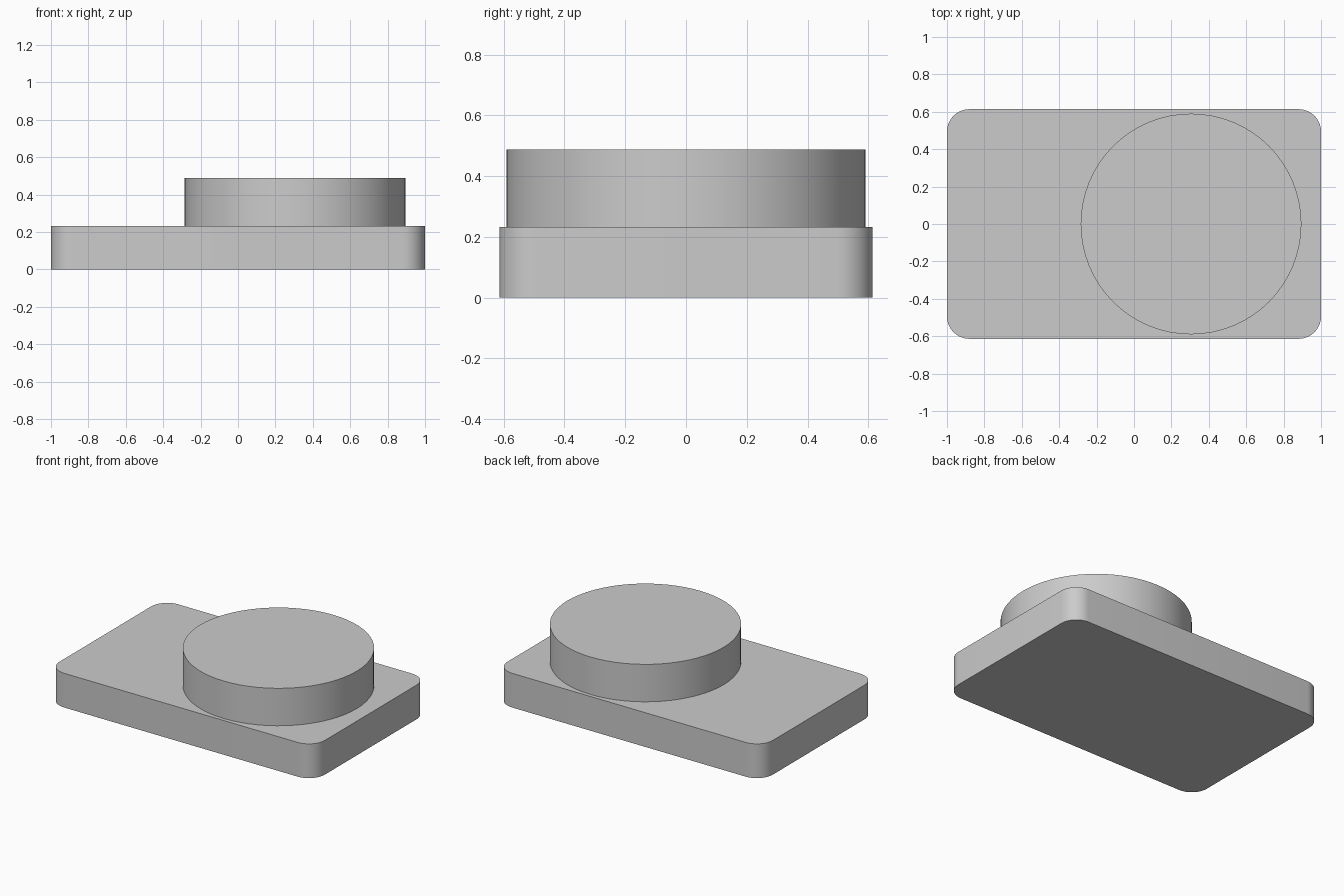
import bpy, bmesh
from math import radians
from mathutils import Matrix

cube = bpy.data.objects.get("Cube")
if cube:
    bpy.data.objects.remove(cube, do_unlink=True)

BASE_TOP, DISC_TOP = 0.233, 0.488

# One plain grey for the whole model
GREY = (0.6, 0.6, 0.6, 1)
grey = bpy.data.materials.new("plain_grey")
grey.use_nodes = True
grey.diffuse_color = GREY
grey.node_tree.nodes["Principled BSDF"].inputs["Base Color"].default_value = GREY


def add_part(name, bm):
    """Turn a bmesh into a smooth-shaded object with sharp rims."""
    mesh = bpy.data.meshes.new(name)
    bm.to_mesh(mesh)
    bm.free()
    obj = bpy.data.objects.new(name, mesh)
    bpy.context.collection.objects.link(obj)
    mesh.materials.append(grey)
    bpy.ops.object.select_all(action="DESELECT")
    obj.select_set(True)
    bpy.context.view_layer.objects.active = obj
    bpy.ops.object.shade_smooth_by_angle(angle=radians(30))
    return obj


# Base plate: a box with its four upright edges rounded
bm = bmesh.new()
bmesh.ops.create_cube(bm, size=1, matrix=Matrix.Translation((0, 0, BASE_TOP / 2))
                      @ Matrix.Diagonal((2, 1.228, BASE_TOP, 1)))
upright = [e for e in bm.edges if abs(e.verts[0].co.z - e.verts[1].co.z) > 0.1]
bmesh.ops.bevel(bm, geom=upright, offset=0.12, segments=10, profile=0.5, affect="EDGES")
add_part("base_plate", bm)

# Round disc standing on the plate, towards the left end
bm = bmesh.new()
bmesh.ops.create_cone(bm, cap_ends=True, segments=64, radius1=0.59, radius2=0.59,
                      depth=DISC_TOP - BASE_TOP,
                      matrix=Matrix.Translation((0.305, 0, (BASE_TOP + DISC_TOP) / 2)))
add_part("round_disc", bm)
